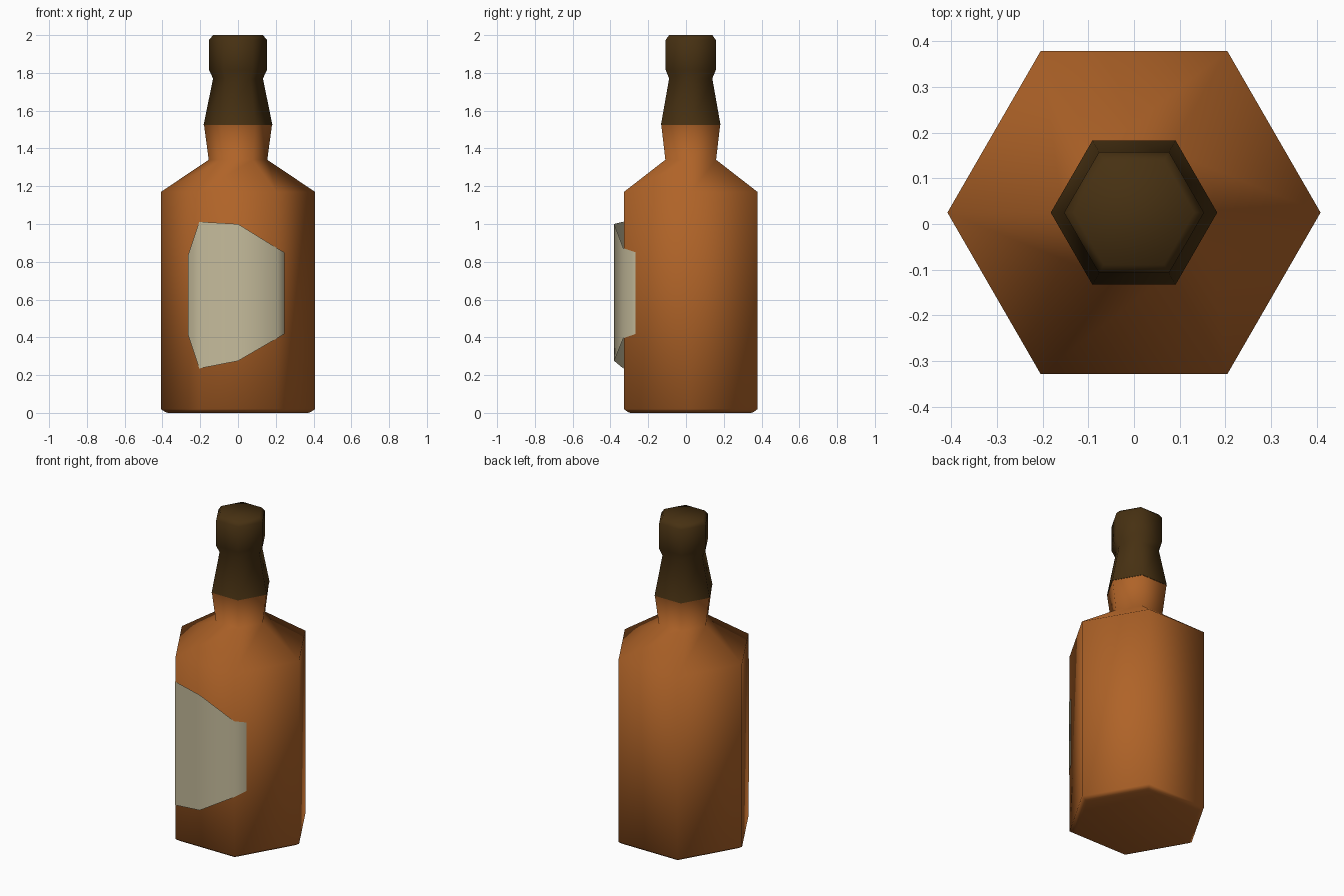
import bpy, math

if "Cube" in bpy.data.objects:
    bpy.data.objects.remove(bpy.data.objects["Cube"])

CY = 0.025  # bottle axis sits slightly behind the origin; the label fills the front


def material(name, rgb):
    m = bpy.data.materials.new(name)
    m.diffuse_color = (*rgb, 1)
    m.use_nodes = True
    m.node_tree.nodes["Principled BSDF"].inputs["Base Color"].default_value = m.diffuse_color
    return m


def make(name, verts, faces, mat, angle):
    me = bpy.data.meshes.new(name)
    me.from_pydata(verts, [], faces)
    me.materials.append(mat)
    ob = bpy.data.objects.new(name, me)
    bpy.context.collection.objects.link(ob)
    bpy.ops.object.select_all(action='DESELECT')
    ob.select_set(True)
    bpy.context.view_layer.objects.active = ob
    bpy.ops.object.shade_smooth_by_angle(angle=math.radians(angle))
    return ob


def lathe(name, profile, mat, bottom=False, top=False, sides=6):
    """Six-sided turned form from (radius, height) pairs, bottom to top."""
    verts = [(r * math.cos(math.tau * i / sides), CY + r * math.sin(math.tau * i / sides), z)
             for r, z in profile for i in range(sides)]
    faces = [(k * sides + i, k * sides + (i + 1) % sides,
              (k + 1) * sides + (i + 1) % sides, (k + 1) * sides + i)
             for k in range(len(profile) - 1) for i in range(sides)]
    if bottom:
        faces.append(tuple(reversed(range(sides))))
    if top:
        faces.append(tuple(range(len(verts) - sides, len(verts))))
    return make(name, verts, faces, mat, 65)


amber = material("amber glass", (0.43, 0.125, 0.021))
brown = material("dark brown cap", (0.062, 0.030, 0.006))
cream = material("cream paper", (0.56, 0.50, 0.33))

# Bottle: base chamfer, body, shoulder, flared neck
lathe("bottle", [(0.385, 0.005), (0.408, 0.02), (0.408, 1.17), (0.155, 1.34), (0.18, 1.525)],
      amber, bottom=True)

# Cap: tapered sleeve and chamfered knob
lathe("cap", [(0.182, 1.525), (0.132, 1.77), (0.153, 1.815), (0.153, 1.975), (0.132, 2.0)],
      brown, top=True)
lathe("bottle_foot", [(0.37, 0.0), (0.385, 0.005)], amber, bottom=True)

# Label: thin bent sheet, columns of (x, y, bottom z, top z)
columns = [(-0.265, -0.25, 0.415, 0.835), (-0.205, -0.332, 0.235, 1.012),
           (0.0, -0.38, 0.275, 1.0), (0.207, -0.332, 0.395, 0.872),
           (0.245, -0.267, 0.418, 0.85)]
verts = [(x, y, z) for x, y, lo, hi in columns for z in (lo, hi)]
faces = [(2 * i, 2 * i + 2, 2 * i + 3, 2 * i + 1) for i in range(len(columns) - 1)]
make("label", verts, faces, cream, 70)
